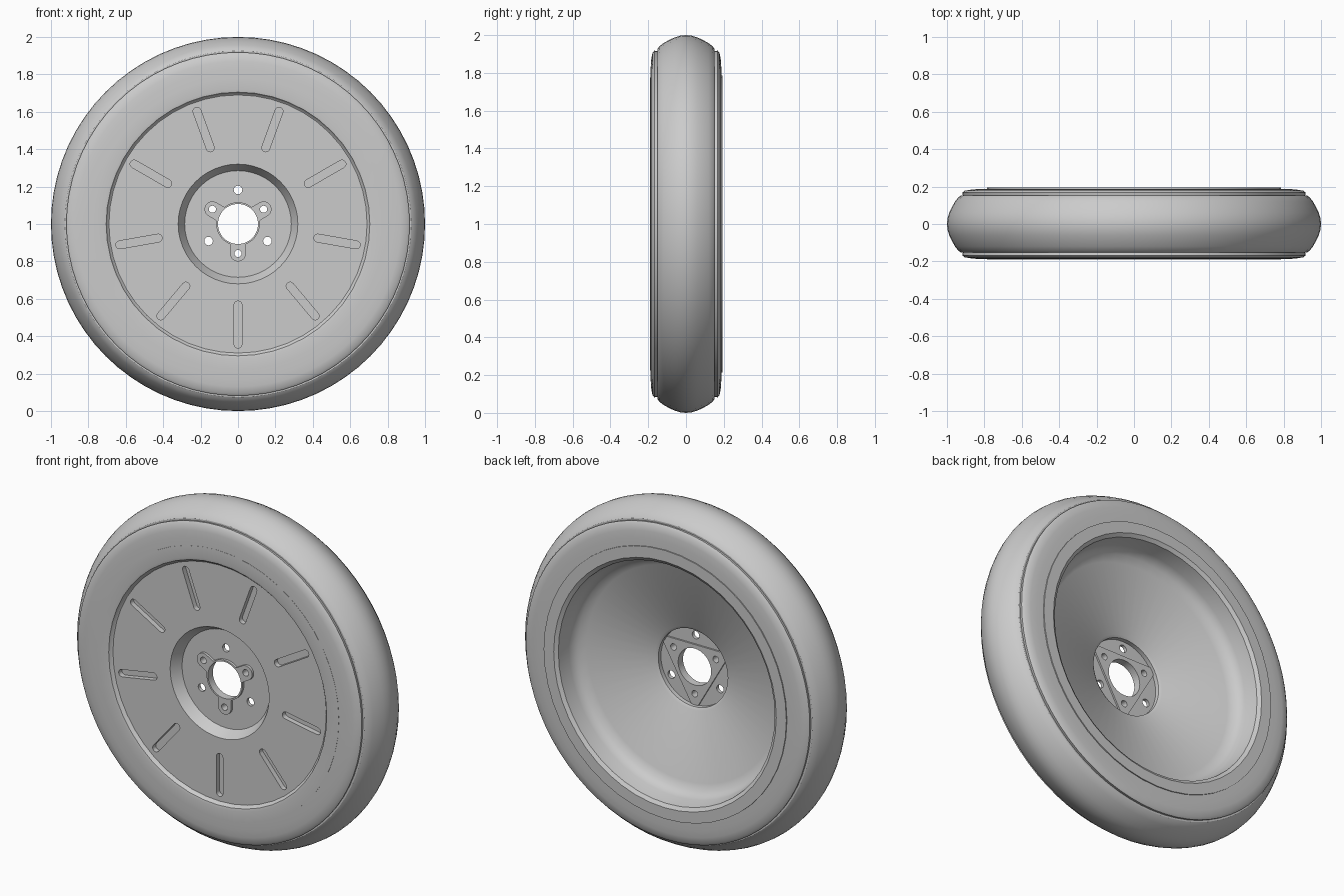
import bpy, bmesh
from math import sin, cos, pi, radians, sqrt

cube = bpy.data.objects.get("Cube")
if cube:
    bpy.data.objects.remove(cube, do_unlink=True)

gray = bpy.data.materials.new("plain gray")
gray.use_nodes = True
gray.diffuse_color = (0.6, 0.6, 0.6, 1)
gray.node_tree.nodes["Principled BSDF"].inputs["Base Color"].default_value = (0.6, 0.6, 0.6, 1)


def finish(name, bm):
    """Turn a bmesh into an object standing at wheel height."""
    bmesh.ops.recalc_face_normals(bm, faces=bm.faces)
    mesh = bpy.data.meshes.new(name)
    bm.to_mesh(mesh)
    bm.free()
    mesh.materials.append(gray)
    obj = bpy.data.objects.new(name, mesh)
    obj.location.z = 1
    bpy.context.collection.objects.link(obj)
    return obj


def lathe(name, profile, steps):
    """Spin a closed (radius, depth) profile about the axle."""
    bm = bmesh.new()
    rings = [[bm.verts.new((r * cos(2 * pi * i / steps), y, r * sin(2 * pi * i / steps)))
              for r, y in profile] for i in range(steps)]
    n = len(profile)
    for i in range(steps):
        a, b = rings[i], rings[(i + 1) % steps]
        for j in range(n):
            k = (j + 1) % n
            bm.faces.new((a[j], a[k], b[k], b[j]))
    return finish(name, bm)


def prism(bm, outline, front, back):
    """Extrude an (x, z) outline along the axle."""
    f = [bm.verts.new((x, front, z)) for x, z in outline]
    b = [bm.verts.new((x, back, z)) for x, z in outline]
    bm.faces.new(f)
    bm.faces.new(b[::-1])
    n = len(f)
    for i in range(n):
        k = (i + 1) % n
        bm.faces.new((f[i], b[i], b[k], f[k]))


def circle(radius, steps, x=0, z=0):
    return [(x + radius * cos(2 * pi * i / steps), z + radius * sin(2 * pi * i / steps))
            for i in range(steps)]


def polar(radius_at, steps=180):
    angles = [2 * pi * i / steps for i in range(steps)]
    return [(radius_at(a) * cos(a), radius_at(a) * sin(a)) for a in angles]


def slot(angle, inner, outer, half):
    """Round-ended slot outline pointing along an angle."""
    points = []
    for centre, start in ((outer - half, -90), (inner + half, 90)):
        for i in range(9):
            t = radians(start + i * 22.5)
            u, v = centre + half * cos(t), half * sin(t)
            points.append((u * cos(angle) - v * sin(angle), u * sin(angle) + v * cos(angle)))
    return points


def off_arm(a):
    """Angle away from the nearest of the three hub arms."""
    third = 2 * pi / 3
    return abs((a - radians(30) + third / 2) % third - third / 2)


def lug_radius(a, reach=0.158, half=0.042, collar=0.116):
    d = off_arm(a)
    if d < 0.01 or half / sin(d) * cos(d) > reach:
        return reach * cos(d) + sqrt(max(0, half ** 2 - (reach * sin(d)) ** 2))
    return max(collar, half / sin(d))


def triangle_radius(a):
    return min(0.222, 0.13 / cos(pi / 3 - off_arm(a)))


# Tyre: rounded tread between two stepped sidewalls
half_tyre = [(1, 0), (0.997, 0.03), (0.988, 0.06), (0.974, 0.09), (0.957, 0.12),
             (0.94, 0.142), (0.925, 0.152), (0.915, 0.152), (0.918, 0.168),
             (0.905, 0.178), (0.87, 0.184), (0.83, 0.187), (0.78, 0.188)]
tyre = lathe("tyre", half_tyre + [(r, -y) for r, y in half_tyre[:0:-1]], 72)

# Rim: front disc with a hub recess, dished back and deep rear barrel
rim = lathe("rim", [
    (0.05, -0.11), (0.285, -0.11), (0.32, -0.17), (0.69, -0.17), (0.697, -0.175),
    (0.705, -0.188), (0.72, -0.191), (0.785, -0.189), (0.785, 0.194), (0.72, 0.194),
    (0.7, 0.18), (0.688, 0.1), (0.68, 0.075), (0.66, 0.05), (0.62, 0.03),
    (0.24, -0.055), (0.225, -0.065), (0.225, -0.09), (0.05, -0.09)], 48)

# Hub plates: three-armed boss in front, clipped triangle behind
bm = bmesh.new()
prism(bm, polar(lug_radius), -0.125, -0.108)
front_boss = finish("hub_front_boss", bm)
bm = bmesh.new()
prism(bm, polar(triangle_radius), -0.092, -0.08)
back_plate = finish("hub_back_plate", bm)

# Cutters: axle hole, bolt holes and nine radial slots
bm = bmesh.new()
prism(bm, circle(0.107, 40), -0.4, 0.4)
for i in range(6):
    a = radians(30 + 60 * i)
    reach, radius = ((0.158, 0.019), (0.182, 0.023))[i % 2]
    prism(bm, circle(radius, 16, reach * cos(a), reach * sin(a)), -0.4, 0.4)
hole_cutter = finish("hole_cutter", bm)
bm = bmesh.new()
for i in range(9):
    prism(bm, slot(radians(40 * i - 90), 0.412, 0.663, 0.021), -0.3, -0.14)
slot_cutter = finish("slot_cutter", bm)

for part, cutters in ((rim, (hole_cutter, slot_cutter)), (front_boss, (hole_cutter,)),
                      (back_plate, (hole_cutter,))):
    bpy.context.view_layer.objects.active = part
    for cutter in cutters:
        cutter.hide_render = True
        mod = part.modifiers.new("cut", "BOOLEAN")
        mod.operation = "DIFFERENCE"
        mod.solver = "EXACT"
        mod.object = cutter
        bpy.ops.object.modifier_apply(modifier=mod.name)
for cutter in (hole_cutter, slot_cutter):
    bpy.data.objects.remove(cutter, do_unlink=True)

# Smooth shading with sharp steps kept
for part in (tyre, rim, front_boss, back_plate):
    bpy.ops.object.select_all(action="DESELECT")
    part.select_set(True)
    bpy.context.view_layer.objects.active = part
    bpy.ops.object.shade_smooth_by_angle(angle=radians(30))
